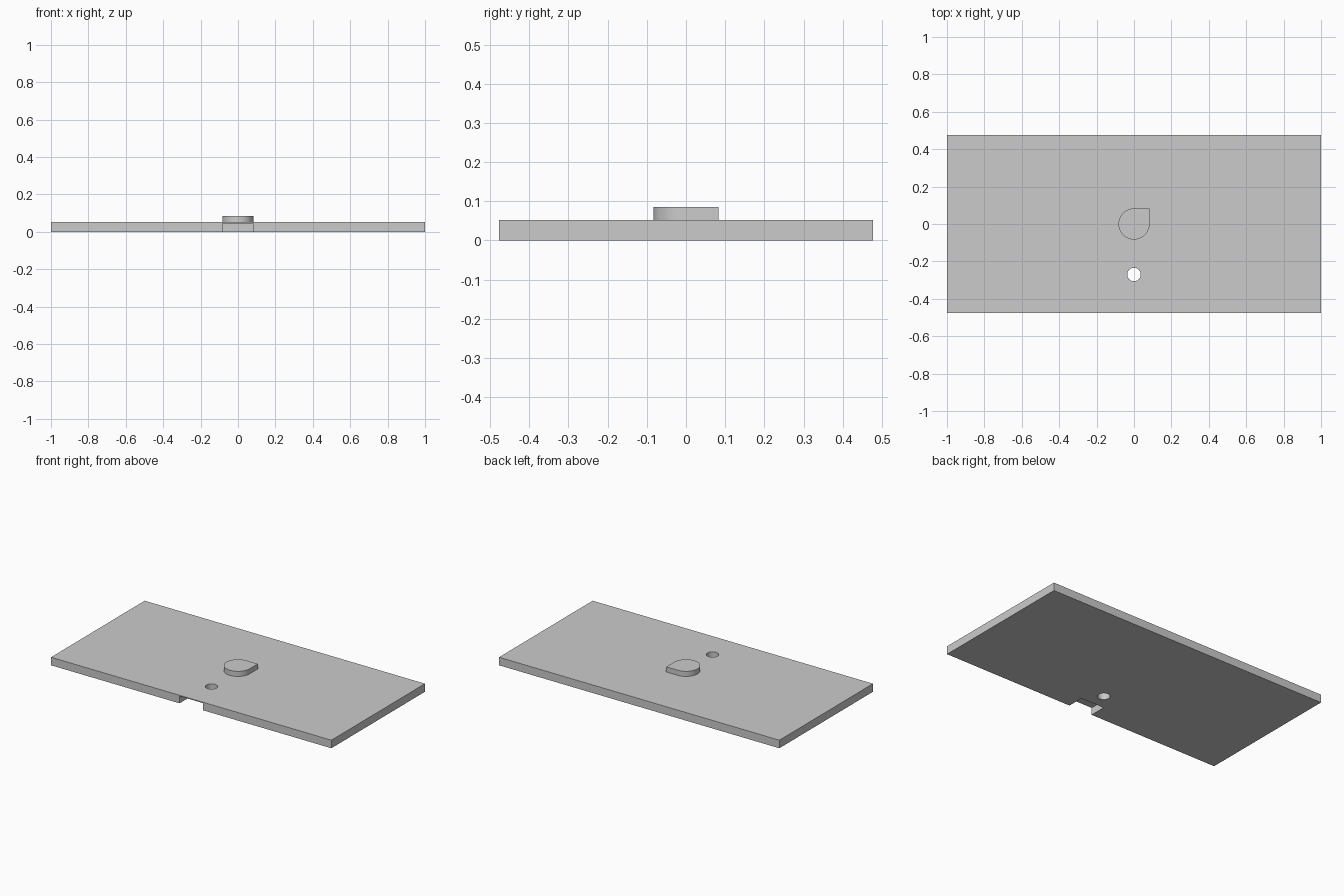
import bpy, math

old = bpy.data.objects.get("Cube")
if old:
    bpy.data.objects.remove(old, do_unlink=True)

HALF_X, HALF_Y, THICK = 1.0, 0.477, 0.052
BOSS_R, BOSS_TOP = 0.083, 0.085
HOLE_R, HOLE_Y = 0.036, -0.27
NOTCH_DEPTH, NOTCH_TOP = 0.107, 0.046

grey = bpy.data.materials.new("plain grey")
grey.use_nodes = True
colour = (0.6, 0.6, 0.6, 1)
grey.diffuse_color = colour
grey.node_tree.nodes["Principled BSDF"].inputs["Base Color"].default_value = colour


def prism(name, outline, z0, z1):
    """Extrude a counter-clockwise outline between two heights."""
    n = len(outline)
    verts = [(x, y, z) for z in (z0, z1) for x, y in outline]
    faces = [tuple(reversed(range(n))), tuple(range(n, 2 * n))]
    faces += [(i, (i + 1) % n, n + (i + 1) % n, n + i) for i in range(n)]
    mesh = bpy.data.meshes.new(name)
    mesh.from_pydata(verts, [], faces)
    mesh.materials.append(grey)
    obj = bpy.data.objects.new(name, mesh)
    bpy.context.collection.objects.link(obj)
    return obj


def rect(x0, x1, y0, y1):
    return [(x0, y0), (x1, y0), (x1, y1), (x0, y1)]


def arc(r, cy, start, end, steps):
    angles = [math.radians(start + (end - start) * i / steps) for i in range(steps + 1)]
    return [(r * math.cos(a), cy + r * math.sin(a)) for a in angles]


# Flat plate
plate = prism("base_plate", rect(-HALF_X, HALF_X, -HALF_Y, HALF_Y), 0, THICK)

# Round through hole and the notch under the front edge
hole = prism("hole_cutter", arc(HOLE_R, HOLE_Y, 0, 360, 48)[:-1], -0.1, 0.2)
notch = prism("notch_cutter",
              rect(-BOSS_R, BOSS_R, -HALF_Y - 0.1, -HALF_Y + NOTCH_DEPTH), -0.1, NOTCH_TOP)
for cutter in (hole, notch):
    cutter.hide_render = True
    cutter.hide_viewport = True
    cut = plate.modifiers.new(cutter.name, 'BOOLEAN')
    cut.operation = 'DIFFERENCE'
    cut.solver = 'EXACT'
    cut.object = cutter

# Bake the cuts, then drop the cutters
graph = bpy.context.evaluated_depsgraph_get()
cut_mesh = bpy.data.meshes.new_from_object(plate.evaluated_get(graph))
plate.modifiers.clear()
plate.data = cut_mesh
for cutter in (hole, notch):
    bpy.data.objects.remove(cutter, do_unlink=True)

# Round boss with one square corner at the back left
boss = prism("teardrop_boss", arc(BOSS_R, 0, 90, 360, 48) + [(BOSS_R, BOSS_R)],
             THICK, BOSS_TOP)

# Smooth round walls, sharp edges elsewhere
bpy.ops.object.select_all(action='DESELECT')
for obj in (plate, boss):
    obj.select_set(True)
bpy.context.view_layer.objects.active = plate
bpy.ops.object.shade_smooth_by_angle(angle=math.radians(30))
